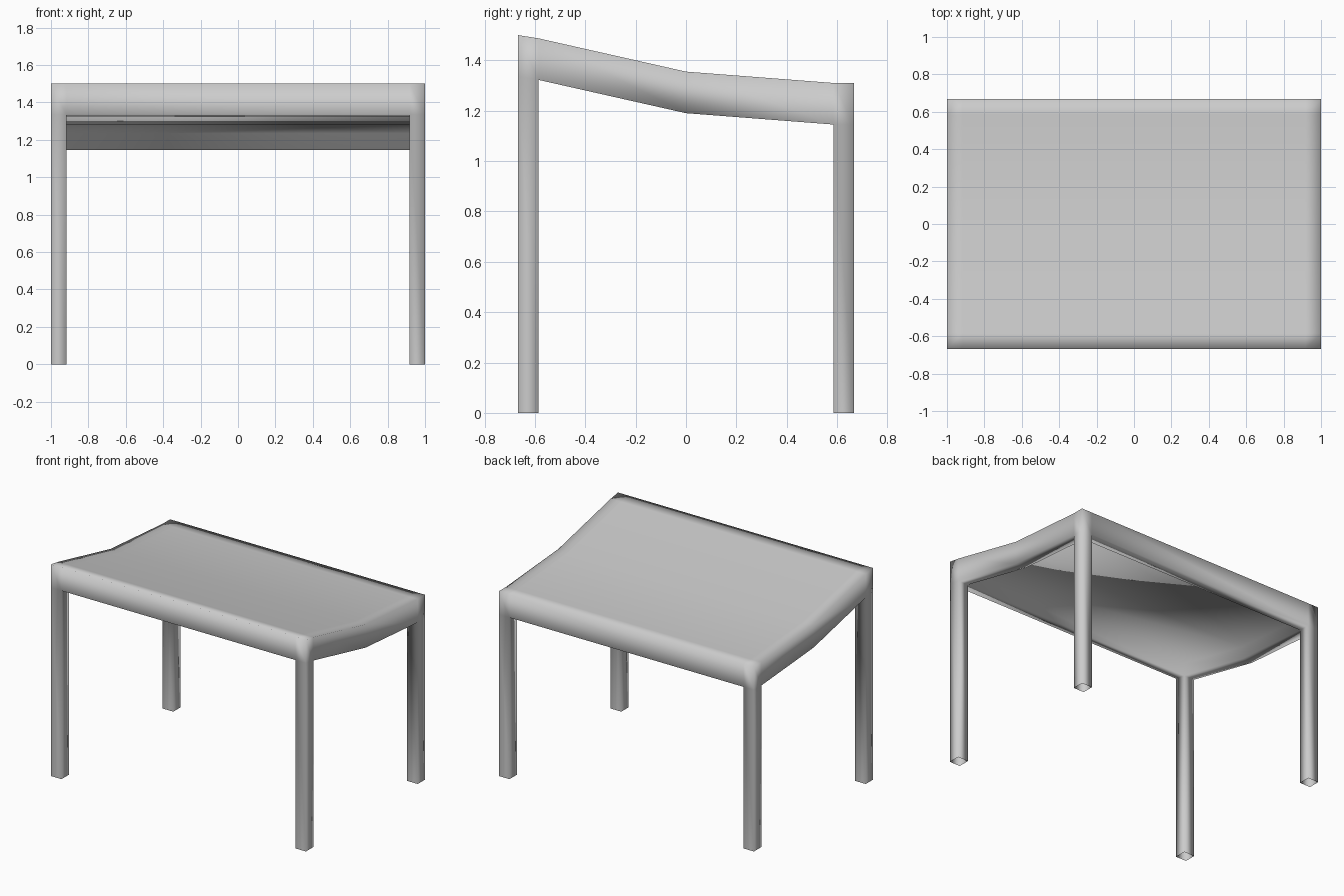
import bpy, bmesh

cube = bpy.data.objects.get("Cube")
if cube:
    bpy.data.objects.remove(cube, do_unlink=True)

grey = bpy.data.materials.new("plain grey")
grey.use_nodes = True
colour = (0.6, 0.6, 0.6, 1)
grey.diffuse_color = colour
grey.node_tree.nodes["Principled BSDF"].inputs["Base Color"].default_value = colour

# Plan lines: outer edges, post and beam thickness, and the roof bend
xs = [-1, -0.917, 0.917, 1]
ys = [-0.667, -0.585, 0, 0.585, 0.667]
roof = [1.5, 1.487, 1.355, 1.31, 1.31]   # roof height on each y line
PANEL, BEAM, GROUND = 1, 2, 3            # how far down each plan cell reaches
cols, rows = len(xs) - 1, len(ys) - 1

bm = bmesh.new()
verts = {}


def vert(i, j, level):
    key = (i, j, level)
    if key not in verts:
        z = [roof[j], roof[j] - 0.075, roof[j] - 0.165, 0][level]
        verts[key] = bm.verts.new((xs[i], ys[j], z))
    return verts[key]


def depth(i, j):
    if not (0 <= i < cols and 0 <= j < rows):
        return 0
    edge_x, edge_y = i in (0, cols - 1), j in (0, rows - 1)
    return GROUND if edge_x and edge_y else BEAM if edge_x or edge_y else PANEL


def wall(a, b, start, end):
    levels = [n for n in range(4) if start <= n <= end and (n != PANEL or start == PANEL)]
    for hi, lo in zip(levels, levels[1:]):
        bm.faces.new([vert(*a, hi), vert(*a, lo), vert(*b, lo), vert(*b, hi)])


# Roof skin, panel underside and beam undersides, with walls between;
# the posts are hollow tubes with open feet
for i in range(cols):
    for j in range(rows):
        d = depth(i, j)
        ring = [(i, j), (i + 1, j), (i + 1, j + 1), (i, j + 1)]
        bm.faces.new([vert(*p, 0) for p in ring])
        if d != GROUND:
            bm.faces.new([vert(*p, d) for p in reversed(ring)])
        beside = [(i, j - 1), (i + 1, j), (i, j + 1), (i - 1, j)]
        for k, cell in enumerate(beside):
            if depth(*cell) < d:
                wall(ring[k], ring[(k + 1) % 4], depth(*cell), d)

bmesh.ops.recalc_face_normals(bm, faces=bm.faces)
for face in bm.faces:
    face.smooth = True

mesh = bpy.data.meshes.new("canopy_with_posts")
bm.to_mesh(mesh)
bm.free()
mesh.materials.append(grey)
canopy = bpy.data.objects.new("canopy_with_posts", mesh)
bpy.context.collection.objects.link(canopy)
